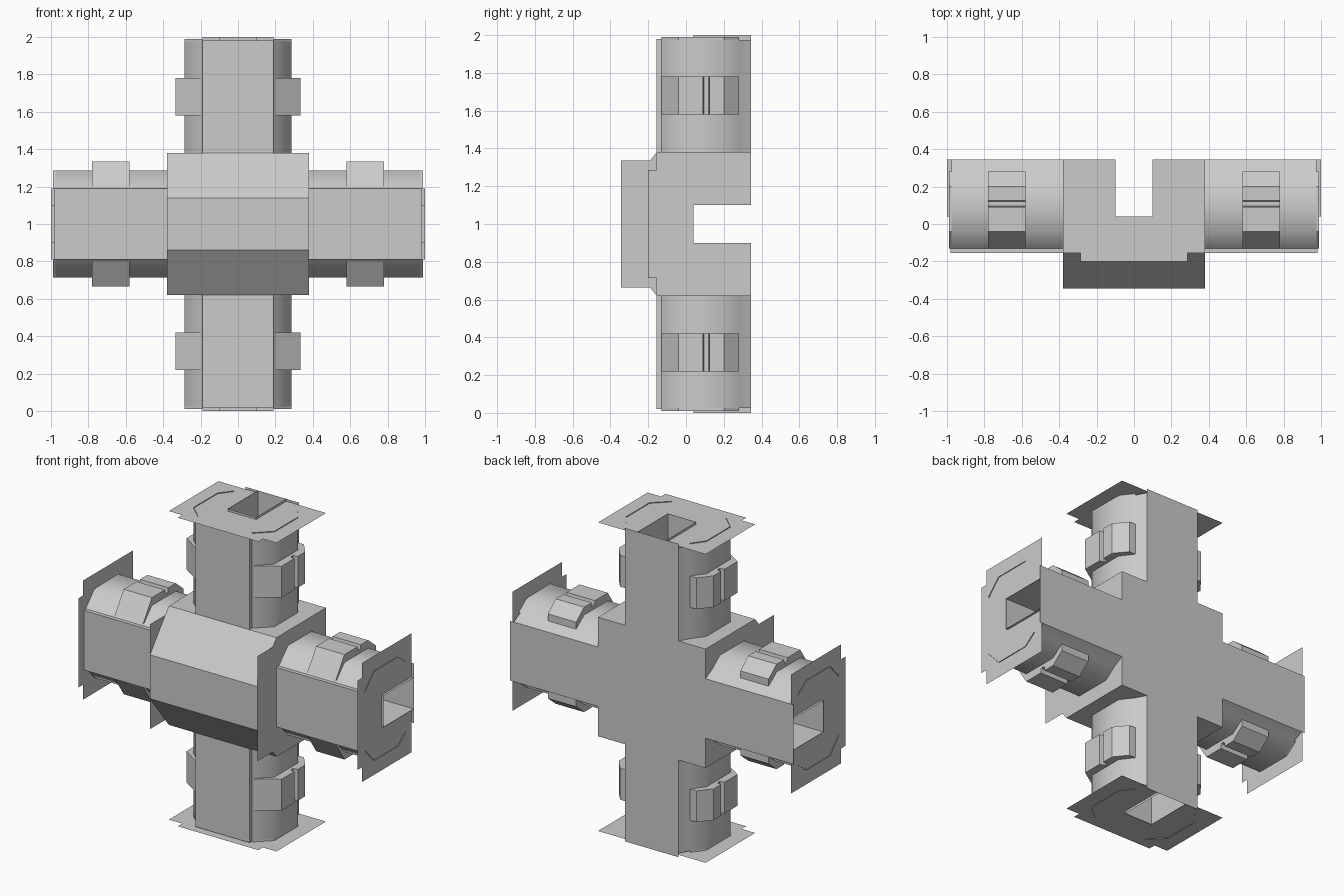
import bpy, bmesh, math
from mathutils import Matrix, Vector

if "Cube" in bpy.data.objects:
    bpy.data.objects.remove(bpy.data.objects["Cube"])

CENTRE = Matrix.Translation((0, 0, 1))


def finish(name, bm, turn=0, smooth=None):
    bmesh.ops.recalc_face_normals(bm, faces=bm.faces)
    bm.transform(CENTRE @ Matrix.Rotation(turn, 4, 'Y'))
    me = bpy.data.meshes.new(name)
    bm.to_mesh(me)
    bm.free()
    if smooth:
        me.polygons.foreach_set("use_smooth", [True] * len(me.polygons))
        me.set_sharp_from_angle(angle=math.radians(smooth))
    ob = bpy.data.objects.new(name, me)
    bpy.context.collection.objects.link(ob)
    return ob


def extrude(bm, prof, s0, s1, caps=False):
    """Run an (x, y) profile along z from s0 to s1; closed and capped if caps."""
    a = [bm.verts.new((x, y, s0)) for x, y in prof]
    b = [bm.verts.new((x, y, s1)) for x, y in prof]
    for i in range(len(prof) if caps else len(prof) - 1):
        j = (i + 1) % len(prof)
        bm.faces.new((a[i], a[j], b[j], b[i]))
    if caps:
        bm.faces.new(a[::-1])
        bm.faces.new(b)


def flat(bm, pts):
    bm.faces.new([bm.verts.new(p) for p in pts])


def mirror(prof):
    return [(-x, y) for x, y in prof]


# Profiles across an arm (x, y)
side = [(.19, -.13), (.285, -.04), (.285, .2), (.225, .28), (.19, .345)]
band = [(.2, -.13), (.335, -.04), (.335, .09), (.305, .095), (.305, .12),
        (.335, .125), (.335, .2), (.27, .28), (.2, .28)]
front = [(.19, -.13), (.19, -.155), (-.19, -.155), (-.19, -.13)]
passage = [(.1, .345), (.1, .04), (-.1, .04), (-.1, .345)]
half_plate = [(.1, .04), (.1, .345), (.38, .345), (.38, -.155), (.285, -.155), (.285, -.2)]
half_hub = [(.1, .04), (.1, .345), (.38, .345), (.38, -.155)]


def full(half):
    return half + mirror(half)[::-1]


for k, nm in enumerate(("top", "right", "bottom", "left")):
    t = k * math.pi / 2

    # Chamfered side shells and front panel
    for lab, p in (("a", side), ("b", mirror(side))):
        bm = bmesh.new()
        extrude(bm, p, .38, .975)
        finish(f"{nm}_arm_shell_{lab}", bm, t, 50)
    bm = bmesh.new()
    extrude(bm, front, .38, .98)
    finish(f"{nm}_arm_front_panel", bm, t)

    # Raised bands with a groove
    for lab, p in (("a", band), ("b", mirror(band))):
        bm = bmesh.new()
        extrude(bm, p, .58, .78, caps=True)
        finish(f"{nm}_arm_band_{lab}", bm, t)

    # Inner passage walls and ceiling
    bm = bmesh.new()
    extrude(bm, passage, .1, 1)
    finish(f"{nm}_passage", bm, t)

    # Thin end plate with the doorway, and trim lines standing on it
    bm = bmesh.new()
    flat(bm, [(x, y, .985) for x, y in full(half_plate)])
    finish(f"{nm}_end_plate", bm, t)
    bm = bmesh.new()
    for p in (side[:4], mirror(side[:4])):
        extrude(bm, p, .975, .99)
    finish(f"{nm}_end_trim", bm, t)

    # Floor strip on the back
    bm = bmesh.new()
    flat(bm, [(-.19, .345, .38), (.19, .345, .38), (.19, .345, 1), (-.19, .345, 1)])
    finish(f"{nm}_arm_floor", bm, t)

    # Hub wall around the passage
    bm = bmesh.new()
    flat(bm, [(x, y, .38) for x, y in full(half_hub)])
    finish(f"{nm}_hub_wall", bm, t)

# Hub floor and passage ceiling at the crossing
for name, h, y in (("hub_floor", .38, .345), ("crossing_ceiling", .1, .04)):
    bm = bmesh.new()
    flat(bm, [(-h, y, -h), (h, y, -h), (h, y, h), (-h, y, h)])
    finish(name, bm)

# Hub cover: sloped top and bottom around a flat front, run along x
bm = bmesh.new()
extrude(bm, [(.38, -.155), (.14, -.345), (-.14, -.345), (-.38, -.155)], -.38, .38)
finish("hub_cover", bm, math.pi / 2)

# Thin fins closing the cover ends
for nm, x in (("right", .38), ("left", -.38)):
    bm = bmesh.new()
    flat(bm, [(x, -.155, -.335), (x, -.345, -.335), (x, -.345, .335), (x, -.155, .335)])
    # remaining corners of the cover end
    for s in (1, -1):
        flat(bm, [(x, -.155, s * .335), (x, -.155, s * .38), (x, -.191, s * .335)])
    finish(f"{nm}_hub_fin", bm)
